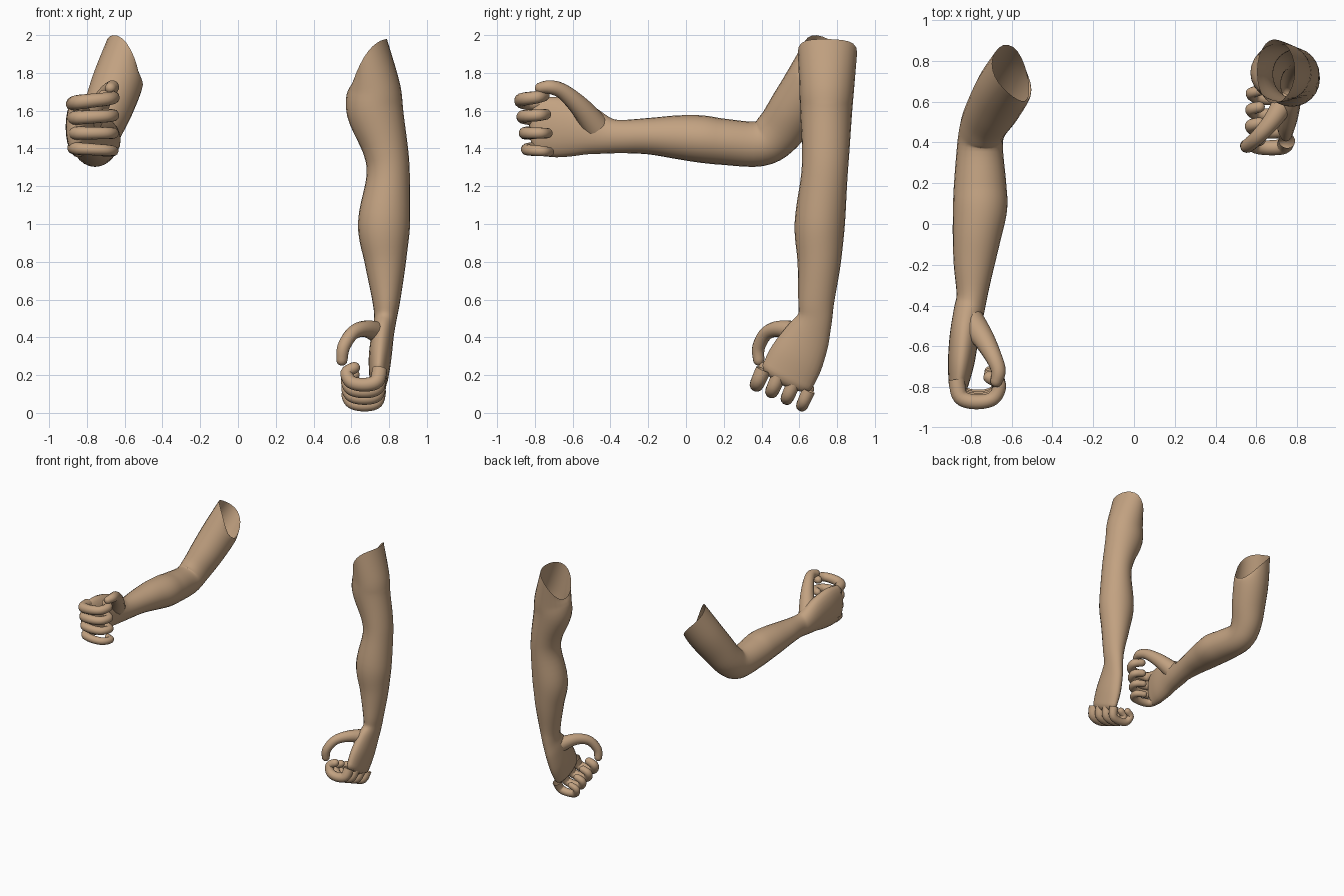
import bpy, bmesh, math
from mathutils import Vector

cube = bpy.data.objects.get("Cube")
if cube:
    bpy.data.objects.remove(cube, do_unlink=True)

skin = bpy.data.materials.new("tan_skin")
skin.use_nodes = True
colour = (0.54, 0.36, 0.22, 1)
skin.diffuse_color = colour
skin.node_tree.nodes["Principled BSDF"].inputs["Base Color"].default_value = colour


def spline(rows, steps):
    """Smoothly interpolate every column of the station rows."""
    ext = [rows[0]] + rows + [rows[-1]]
    out = []
    for a, b, c, d in zip(ext, ext[1:], ext[2:], ext[3:]):
        for k in range(steps):
            t = k / steps
            out.append([q + t / 2 * ((r - p) + t * ((2*p - 5*q + 4*r - s) + t * (3*q - p - 3*r + s)))
                        for p, q, r, s in zip(a, b, c, d)])
    return out + [list(rows[-1])]


def limb(name, rows, ref, sides=24, steps=5, dip_side=1):
    """Loft ellipses through (x, y, z, radius_u, radius_v, dip), open at the start, rounded at the end."""
    rows = spline(rows, steps)
    pts = [Vector(r[:3]) for r in rows]
    rings = []
    for i, r in enumerate(rows):
        t = (pts[min(i + 1, len(pts) - 1)] - pts[max(i - 1, 0)]).normalized()
        rings.append((pts[i], t, r[3], r[4], r[5]))
    # rounded tip
    end, t, ru, rv, _ = rings[-1]
    for deg in (25, 50, 70, 84):
        s, c = math.sin(math.radians(deg)), math.cos(math.radians(deg))
        rings.append((end + t * min(ru, rv) * s, t, ru * c, rv * c, 0))
    bm = bmesh.new()
    loops = []
    for p, t, ru, rv, dip in rings:
        u = (ref - t * ref.dot(t)).normalized()
        v = t.cross(u)
        loop = []
        for j in range(sides):
            a = math.tau * j / sides
            drop = dip * ((1 + dip_side * math.cos(a)) / 2) ** 2
            loop.append(bm.verts.new(p + u * ru * math.cos(a) + v * rv * math.sin(a) + t * drop))
        loops.append(loop)
    for lo, hi in zip(loops, loops[1:]):
        for j in range(sides):
            k = (j + 1) % sides
            bm.faces.new((lo[j], lo[k], hi[k], hi[j]))
    bm.faces.new(loops[-1])
    for f in bm.faces:
        f.smooth = True
    mesh = bpy.data.meshes.new(name)
    bm.to_mesh(mesh)
    bm.free()
    mesh.materials.append(skin)
    obj = bpy.data.objects.new(name, mesh)
    bpy.context.collection.objects.link(obj)
    return obj


def digit(name, rows, ref):
    limb(name, [(x, y, z, r, r, 0) for x, y, z, r in rows], ref, sides=14)


# curl of a finger: (across the palm, along the hand)
CURL = [(0, 0), (0.016, 0.07), (0.08, 0.09), (0.15, 0.075), (0.175, 0.02), (0.135, -0.01)]


def fingers(side, base, step, along, across, size, lift):
    ref = along.cross(across)
    for i, finger in enumerate(("index", "middle", "ring", "little")):
        rows = []
        for k, (a, b) in enumerate(CURL):
            p = base + step * i + across * a * size + along * b * size
            p.z += lift * k * (1 - i / 2)
            rows.append((*p, 0.041 - 0.002 * k - 0.002 * i))
        digit(f"{side}_{finger}_finger", rows, ref)


X = Vector((1, 0, 0))

# hanging left arm with palm
limb("left_arm", [
    (0.68, 0.75, 1.96, 0.11, 0.157, 0.2),
    (0.72, 0.745, 1.72, 0.14, 0.145, 0),
    (0.725, 0.742, 1.6, 0.15, 0.138, 0),
    (0.78, 0.74, 1.4, 0.12, 0.126, 0),
    (0.795, 0.732, 1.25, 0.115, 0.123, 0),
    (0.773, 0.708, 1.0, 0.138, 0.133, 0),
    (0.78, 0.705, 0.8, 0.11, 0.115, 0),
    (0.785, 0.69, 0.6, 0.075, 0.096, 0),
    (0.78, 0.682, 0.5, 0.06, 0.092, 0),
    (0.765, 0.645, 0.41, 0.06, 0.12, 0),
    (0.752, 0.585, 0.29, 0.06, 0.145, 0),
    (0.745, 0.535, 0.19, 0.05, 0.145, 0),
], X, dip_side=-1)
fingers("left", Vector((0.75, 0.41, 0.23)), Vector((0, 0.08, -0.037)),
        Vector((0, -0.4, -0.9)), -X, 1.0, 0)
digit("left_thumb", [
    (0.75, 0.62, 0.42, 0.06), (0.68, 0.51, 0.445, 0.045), (0.61, 0.43, 0.425, 0.037),
    (0.56, 0.385, 0.35, 0.034), (0.55, 0.385, 0.28, 0.03),
], Vector((1, -1, 0)))

# bent right arm with palm
limb("right_arm", [
    (-0.58, 0.77, 1.935, 0.12, 0.14, 0.2),
    (-0.635, 0.67, 1.76, 0.135, 0.14, 0),
    (-0.685, 0.58, 1.62, 0.13, 0.135, 0),
    (-0.735, 0.49, 1.49, 0.115, 0.128, 0),
    (-0.755, 0.39, 1.425, 0.112, 0.12, 0),
    (-0.755, 0.2, 1.435, 0.128, 0.122, 0),
    (-0.755, 0.08, 1.45, 0.133, 0.125, 0),
    (-0.77, -0.05, 1.46, 0.12, 0.115, 0),
    (-0.785, -0.2, 1.465, 0.1, 0.096, 0),
    (-0.795, -0.35, 1.463, 0.076, 0.088, 0),
    (-0.81, -0.43, 1.47, 0.075, 0.1, 0),
    (-0.832, -0.55, 1.5, 0.072, 0.14, 0),
    (-0.848, -0.68, 1.513, 0.065, 0.16, 0),
    (-0.86, -0.78, 1.513, 0.05, 0.15, 0),
], X)
fingers("right", Vector((-0.87, -0.765, 1.635)), Vector((0, 0.01, -0.077)),
        Vector((0, -1, 0)), X, 1.2, 0.009)
digit("right_thumb", [
    (-0.8, -0.48, 1.52, 0.07), (-0.74, -0.56, 1.62, 0.055), (-0.69, -0.65, 1.7, 0.042),
    (-0.665, -0.72, 1.725, 0.036), (-0.675, -0.77, 1.72, 0.03),
], Vector((1, 1, 0)))
